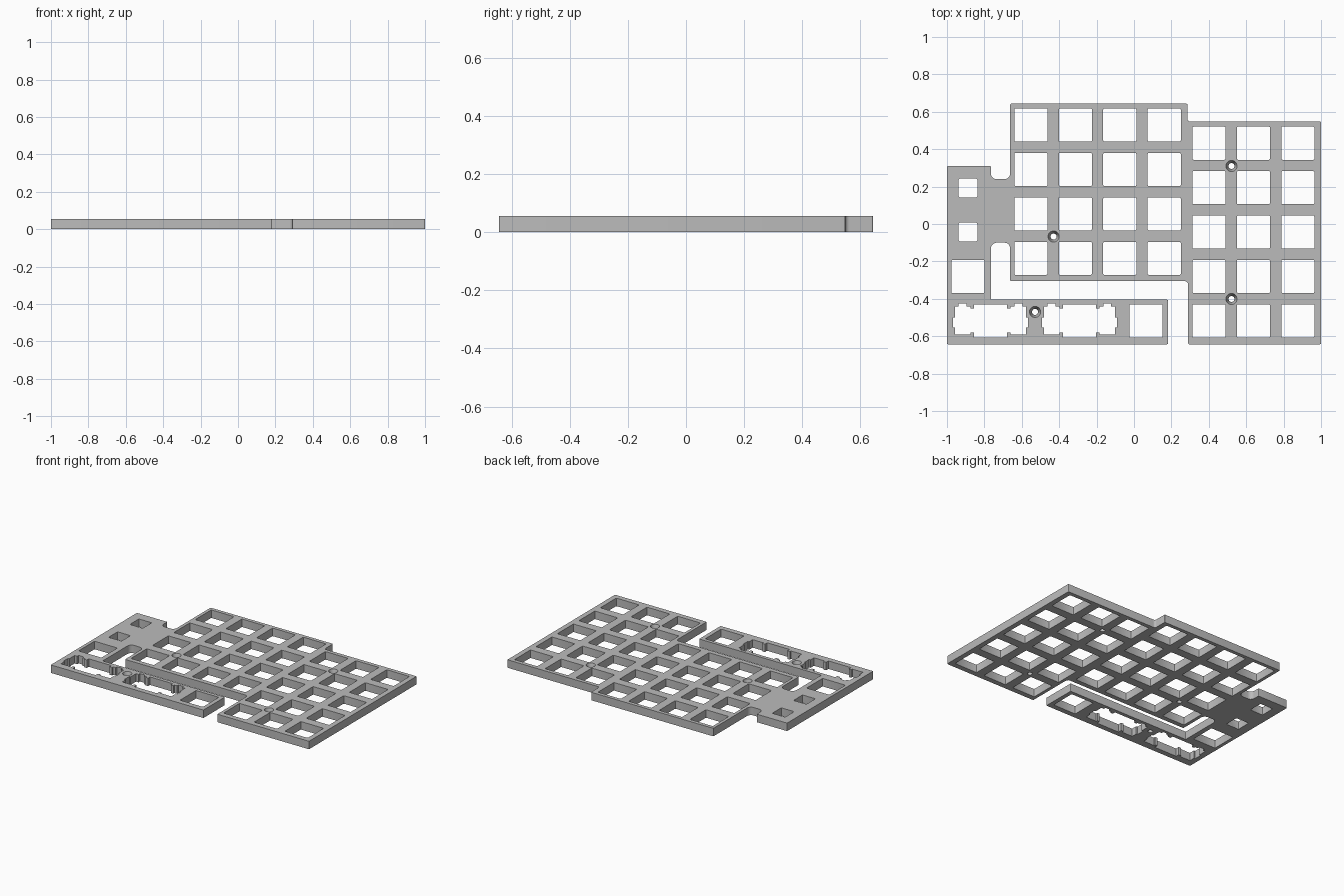
import bpy, bmesh, math
from mathutils import Vector

cube = bpy.data.objects.get("Cube")
if cube:
    bpy.data.objects.remove(cube, do_unlink=True)

THICK = 0.056      # plate thickness
PITCH = 0.2375     # key spacing
HOLE = 0.177       # key opening

grey = bpy.data.materials.new("plate_grey")
grey.use_nodes = True
grey.diffuse_color = (0.5, 0.5, 0.5, 1)
grey.node_tree.nodes["Principled BSDF"].inputs["Base Color"].default_value = (0.5, 0.5, 0.5, 1)


def rounded(corners, steps=5):
    """Round each (x, y, radius) corner of a right-angled outline."""
    out = []
    for i, (x, y, r) in enumerate(corners):
        p = Vector((x, y))
        if r == 0:
            out.append(p)
            continue
        a = (Vector(corners[i - 1][:2]) - p).normalized()
        b = (Vector(corners[(i + 1) % len(corners)][:2]) - p).normalized()
        centre = p + (a + b) * r
        for k in range(steps + 1):
            t = k / steps * math.pi / 2
            out.append(centre - b * r * math.cos(t) - a * r * math.sin(t))
    return out


def prism(bm, points, z0, z1):
    """Extrude a closed outline between two heights."""
    face = bm.faces.new([bm.verts.new((p[0], p[1], z0)) for p in points])
    top = bmesh.ops.extrude_face_region(bm, geom=[face])["geom"]
    verts = [v for v in top if isinstance(v, bmesh.types.BMVert)]
    bmesh.ops.translate(bm, verts=verts, vec=(0, 0, z1 - z0))


def square(bm, x, y, size):
    h, r = size / 2, 0.006
    pts = rounded([(x - h, y - h, r), (x + h, y - h, r), (x + h, y + h, r), (x - h, y + h, r)], 2)
    prism(bm, pts, -0.05, THICK + 0.05)


def make_object(name, bm):
    bmesh.ops.recalc_face_normals(bm, faces=bm.faces)
    mesh = bpy.data.meshes.new(name)
    bm.to_mesh(mesh)
    bm.free()
    mesh.materials.append(grey)
    obj = bpy.data.objects.new(name, mesh)
    bpy.context.collection.objects.link(obj)
    return obj


# Plate outline, counter-clockwise, with large radii in the notches
E = 0.005
bm = bmesh.new()
prism(bm, rounded([
    (-1, -0.643, E), (0.182, -0.643, E), (0.182, -0.405, E), (-0.765, -0.405, E),
    (-0.765, -0.1, 0.03), (-0.662, -0.1, 0.03), (-0.662, -0.305, E), (0.29, -0.305, 0.02),
    (0.29, -0.643, E), (1, -0.643, E), (1, 0.548, E), (0.286, 0.548, 0.015),
    (0.286, 0.643, E), (-0.662, 0.643, E), (-0.662, 0.24, 0.03), (-0.765, 0.24, 0.03),
    (-0.765, 0.31, E), (-1, 0.31, E)]), 0, THICK)
plate = make_object("switch_plate", bm)

# Key openings
bm = bmesh.new()
for col in range(4):
    for row in range(4):
        square(bm, -0.551 + col * PITCH, 0.529 - row * PITCH, HOLE)
for col in range(3):
    for row in range(5):
        square(bm, 0.401 + col * PITCH, 0.432 - row * PITCH, HOLE)
square(bm, -0.888, -0.281, HOLE)
square(bm, 0.064, -0.518, HOLE)
for y in (0.1925, -0.043):
    square(bm, -0.888, y, 0.1)

# Wide-key openings with stabiliser slots: right half outline, then mirrored
half = [(0.088, -0.088), (0.088, -0.062), (0.107, -0.062), (0.107, -0.074),
        (0.19, -0.074), (0.19, -0.035), (0.2, -0.035), (0.2, 0.019),
        (0.19, 0.019), (0.19, 0.077), (0.17, 0.077), (0.17, 0.093),
        (0.128, 0.093), (0.128, 0.077), (0.107, 0.077), (0.107, 0.066),
        (0.088, 0.066), (0.088, 0.088)]
full = half + [(-x, y) for x, y in reversed(half)]
for cx in (-0.767, -0.292):
    prism(bm, [(cx + x, y - 0.518) for x, y in full], -0.05, THICK + 0.05)

# Countersunk screw holes: a profile of rings (height, radius)
rings = [(-0.05, 0.016), (0.012, 0.016), (THICK, 0.03), (THICK + 0.05, 0.03)]
for cx, cy in ((-0.43, -0.067), (0.521, 0.31), (0.521, -0.401), (-0.529, -0.47)):
    n = 24
    loops = [[bm.verts.new((cx + r * math.cos(k * math.tau / n),
                            cy + r * math.sin(k * math.tau / n), z)) for k in range(n)]
             for z, r in rings]
    for lo, hi in zip(loops, loops[1:]):
        for k in range(n):
            j = (k + 1) % n
            bm.faces.new((lo[k], lo[j], hi[j], hi[k]))
    bm.faces.new(loops[0][::-1])
    bm.faces.new(loops[-1])
cutter = make_object("opening_cutter", bm)
cutter.hide_render = True

# Cut all openings, then discard the cutter
mod = plate.modifiers.new("openings", "BOOLEAN")
mod.operation = "DIFFERENCE"
mod.solver = "EXACT"
mod.object = cutter
for o in bpy.context.selected_objects:
    o.select_set(False)
bpy.context.view_layer.objects.active = plate
plate.select_set(True)
bpy.ops.object.modifier_apply(modifier=mod.name)
bpy.data.objects.remove(cutter, do_unlink=True)
bpy.ops.object.shade_smooth_by_angle(angle=math.radians(30))
